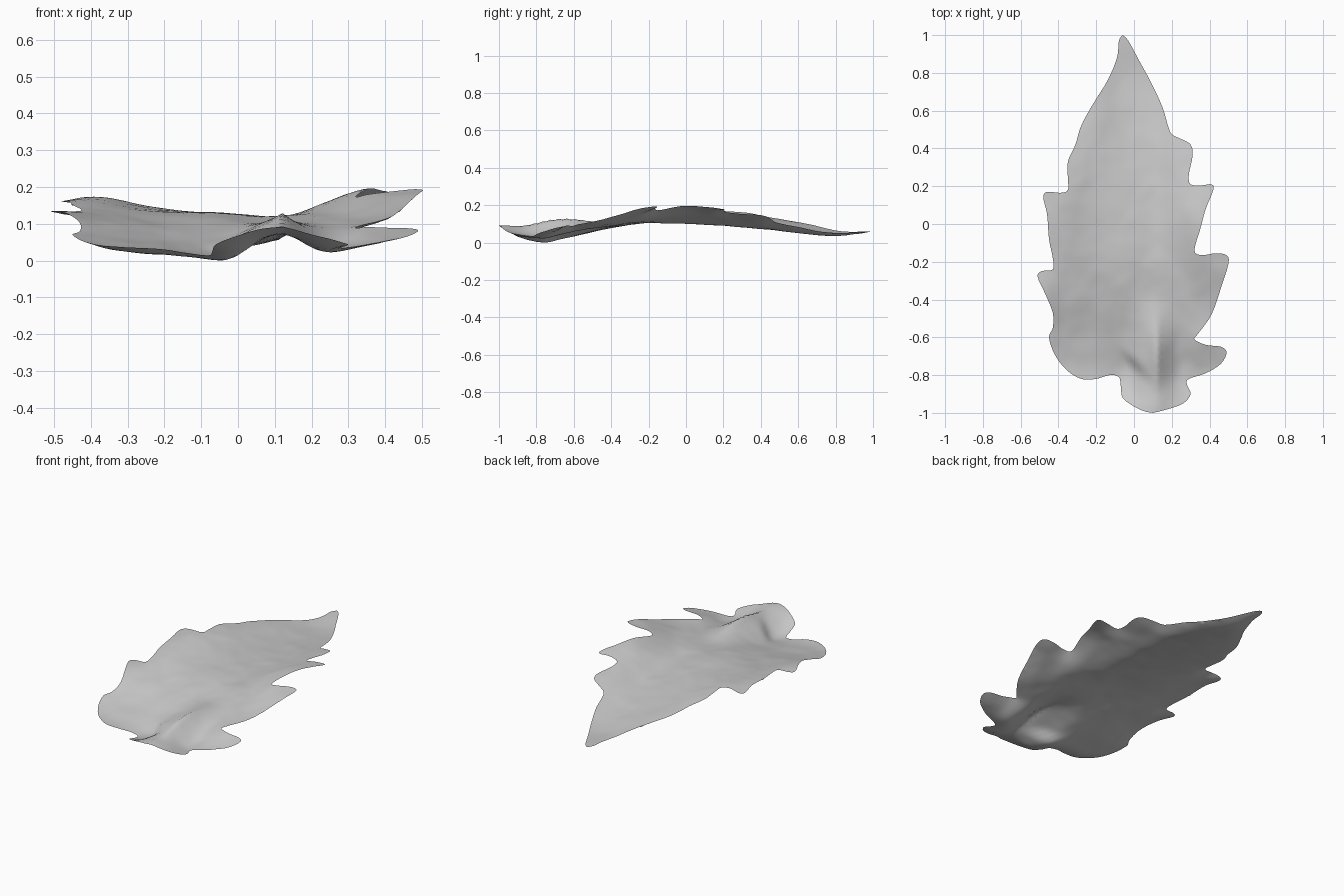
import bpy
import bmesh
import math
from mathutils import Vector, noise
from mathutils.geometry import delaunay_2d_cdt
from mathutils.kdtree import KDTree

old_cube = bpy.data.objects.get("Cube")
if old_cube:
    bpy.data.objects.remove(old_cube, do_unlink=True)

# Outline of each leaf half, from the tip to the base, in hundredths
LEFT_EDGE = [(-6, 100), (-8, 97), (-9, 88), (-14, 76), (-22, 63), (-28, 52),
             (-31, 42), (-35, 33), (-35, 24), (-35, 18), (-39, 16.5), (-46, 17),
             (-48, 14), (-46, 5), (-45, -8), (-43, -18), (-43, -24), (-49, -25),
             (-51, -28), (-47, -37), (-43, -47), (-43, -55), (-45, -60),
             (-42, -69), (-36, -77), (-28, -82), (-20, -82), (-13, -80),
             (-8, -81), (-7, -86), (-6, -92), (-1, -96), (5, -99), (10, -100)]
RIGHT_EDGE = [(-6, 100), (-3, 97), (3, 86), (9, 75), (15, 62), (18, 52),
              (20, 47.5), (25, 45), (30, 42), (31, 36), (29, 26), (30, 21),
              (36, 20.5), (41, 21), (42, 18), (38, 8), (35, -3), (32, -14),
              (36, -16.5), (43, -15.5), (49, -16.5), (50, -21), (46, -34),
              (41, -48), (34, -58), (32, -61), (38, -64), (46, -65), (49, -68),
              (46, -74), (38, -79), (29, -82), (28, -85), (30, -90), (26, -95),
              (18, -98), (10, -100)]

# Upper side heights in hundredths: one row per step from base to tip
COLUMNS = [-50, -38, -22, -5, 11, 24, 35, 50]
ROW_STEP = 20
HEIGHTS = [(7, 7, 7, 6.5, 9, 6.5, 5, 5),
           (6, 4, 3, 2, 8.5, 3.5, 4.5, 6),
           (7, 6.5, 5.5, 5.5, 11, 7.5, 9.5, 10),
           (13, 11, 9.5, 9.8, 10.5, 10.5, 12, 14.5),
           (13.5, 14, 12.8, 12.7, 12, 13.5, 17, 19),
           (15.5, 16.5, 14, 13, 11.6, 16, 19.5, 20),
           (16, 17.2, 14.2, 11.5, 10.6, 15, 17.5, 18),
           (15, 15.5, 12.7, 9.5, 9.2, 13, 15, 15),
           (11, 11, 10.7, 7.3, 7, 11.2, 12, 12),
           (9, 9, 8.5, 5.3, 5.5, 8.5, 9, 9),
           (6, 6, 6, 6, 6, 6, 6, 6)]


def spline(p0, p1, p2, p3, t):
    """Smooth curve between p1 and p2."""
    return p1 + (p2 - p0) * (t / 2) + (p0 * 2 - p1 * 5 + p2 * 4 - p3) * (t * t / 2) \
        + (p1 * 3 - p0 - p2 * 3 + p3) * (t ** 3 / 2)


def sample(values, position):
    """Read a smooth value from a list at a fractional index."""
    last = len(values) - 1
    position = min(max(position, 0), last)
    i = min(int(position), last - 1)
    near = [values[min(max(k, 0), last)] for k in range(i - 1, i + 3)]
    return spline(*near, position - i)


def smooth_edge(points, cuts=4):
    """Round an edge profile, leaving out its last point."""
    vectors = [Vector(p) / 100 for p in points]
    count = (len(vectors) - 1) * cuts
    return [sample(vectors, k / cuts) for k in range(count)]


def column_position(x):
    for i in range(len(COLUMNS) - 1):
        if x <= COLUMNS[i + 1]:
            return i + (x - COLUMNS[i]) / (COLUMNS[i + 1] - COLUMNS[i])
    return len(COLUMNS) - 1


def upper_height(x, y):
    column = column_position(x * 100)
    row = (y + 1) * 100 / ROW_STEP
    z = sample([sample(values, column) for values in HEIGHTS], row) / 100
    # Sharp fold and a steep crease near the stem
    z += 0.028 * math.exp(-abs(x - 0.12) / 0.03 - ((y + 0.7) / 0.15) ** 2)
    crease = math.tanh((x + y + 0.74) / 0.025)
    z += 0.014 * crease * math.exp(-(x / 0.08) ** 2 - ((y + 0.74) / 0.1) ** 2)
    # Soft wrinkles, fading out at the tip
    fade = min((1 - y) * 2, 1)
    z += 0.004 * fade * noise.noise(Vector((x * 7, y * 6, 0)))
    z += 0.002 * fade * noise.noise(Vector((x * 16, y * 14, 3)))
    return max(z, 0.004)


def thickness(rim_distance):
    """Thin edge that swells to a thicker middle."""
    return 0.016 * math.sin(min(rim_distance / 0.09, 1) * math.pi / 2)


# Leaf blade: fill the outline with an even mesh
outline = smooth_edge(LEFT_EDGE) + smooth_edge(RIGHT_EDGE[::-1])
rim = KDTree(len(outline))
for k, p in enumerate(outline):
    rim.insert(p.to_3d(), k)
rim.balance()

spacing = 0.022
points = list(outline)
for i in range(-24, 25):
    for j in range(-46, 47):
        p = Vector((i * spacing + (j % 2) * spacing / 2, j * spacing))
        if rim.find(p.to_3d())[2] > spacing * 0.6:
            points.append(p)
flat_points, _, triangles = delaunay_2d_cdt(
    points, [], [list(range(len(outline)))], 1, 0.00001)[:3]

# Upper and lower skins, joined along the rim
bm = bmesh.new()
upper, lower = [], []
for p in flat_points:
    z = upper_height(p.x, p.y)
    distance = rim.find(p.to_3d())[2]
    top = bm.verts.new((p.x, p.y, z))
    upper.append(top)
    if distance < 0.0001:
        lower.append(top)
    else:
        lower.append(bm.verts.new((p.x, p.y, max(z - thickness(distance), 0))))
for triangle in triangles:
    bm.faces.new([upper[k] for k in triangle])
    if any(lower[k] is not upper[k] for k in triangle):
        bm.faces.new([lower[k] for k in reversed(triangle)])
bmesh.ops.delete(bm, geom=[v for v in bm.verts if not v.link_faces], context='VERTS')
bmesh.ops.recalc_face_normals(bm, faces=bm.faces)
mesh = bpy.data.meshes.new("leaf_blade")
bm.to_mesh(mesh)
bm.free()
leaf = bpy.data.objects.new("leaf_blade", mesh)
bpy.context.collection.objects.link(leaf)

# Plain grey colour
grey = bpy.data.materials.new("leaf_grey")
grey.use_nodes = True
colour = (0.6, 0.6, 0.6, 1)
grey.diffuse_color = colour
grey.node_tree.nodes["Principled BSDF"].inputs["Base Color"].default_value = colour
mesh.materials.append(grey)

bpy.context.view_layer.objects.active = leaf
leaf.select_set(True)
bpy.ops.object.shade_smooth_by_angle(angle=math.radians(50))
